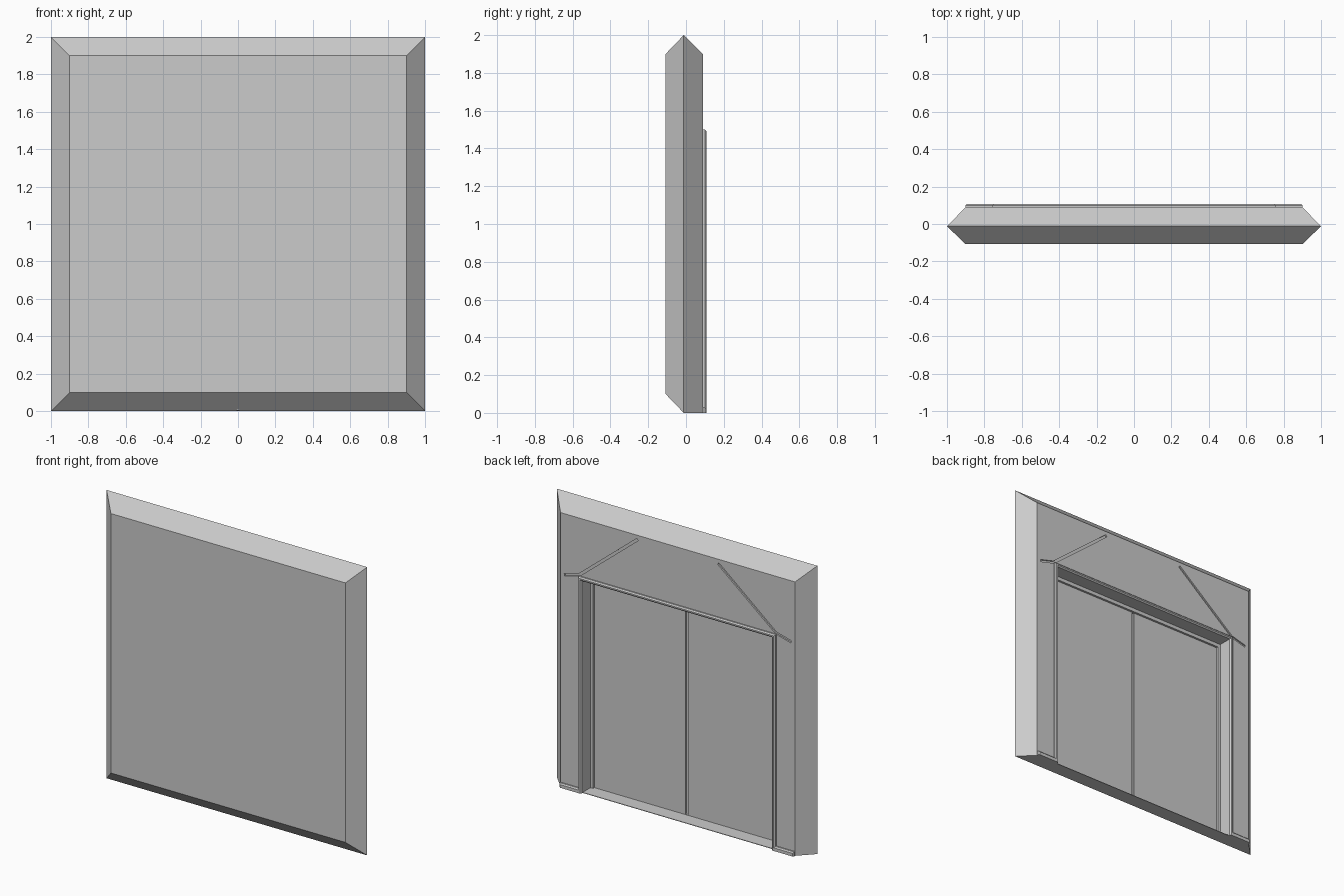
import bpy, bmesh
from mathutils import Vector

if "Cube" in bpy.data.objects:
    bpy.data.objects.remove(bpy.data.objects["Cube"])

FRONT, RIDGE, BACK, TRIM = -0.108, -0.012, 0.09, 0.108


def make_object(name, bm):
    bmesh.ops.recalc_face_normals(bm, faces=bm.faces)
    mesh = bpy.data.meshes.new(name)
    bm.to_mesh(mesh)
    bm.free()
    obj = bpy.data.objects.new(name, mesh)
    bpy.context.collection.objects.link(obj)
    return obj


def prism(name, outline, y0, y1, chamfer=0):
    """Extrude an x-z outline from y0 to y1, optionally chamfering the y1 rim."""
    bm = bmesh.new()
    face = bm.faces.new([bm.verts.new((x, y0, z)) for x, z in outline])
    ext = bmesh.ops.extrude_face_region(bm, geom=[face], use_keep_orig=True)
    verts = [g for g in ext["geom"] if isinstance(g, bmesh.types.BMVert)]
    bmesh.ops.translate(bm, verts=verts, vec=(0, y1 - y0, 0))
    if chamfer:
        rim = [e for e in bm.edges if all(abs(v.co.y - y1) < 1e-5 and v.co.z > -1 for v in e.verts)
               and max(v.co.z for v in e.verts) > 1e-4]
        bmesh.ops.bevel(bm, geom=rim, offset=chamfer, segments=1, affect='EDGES')
    return make_object(name, bm)


def rect(w, z0, z1):
    return [(-w, z0), (w, z0), (w, z1), (-w, z1)]


def cut(target, cutter):
    mod = target.modifiers.new("cut", 'BOOLEAN')
    mod.operation, mod.solver, mod.object = 'DIFFERENCE', 'EXACT', cutter
    bpy.context.view_layer.objects.active = target
    bpy.ops.object.modifier_apply(modifier=mod.name)
    bpy.data.objects.remove(cutter)


def strip(a, b, width):
    """Outline of a thin bar between two x-z points."""
    a, b = Vector(a), Vector(b)
    n = (b - a).normalized().orthogonal() * width / 2
    return [tuple(p) for p in (a + n, b + n, b - n, a - n)]


# Wall slab: three rectangular rings, bevelled on all edges but the rear bottom
bm = bmesh.new()
rings = []
for w, z0, z1, y in ((0.9, 0.1, 1.9, FRONT), (1, 0, 2, RIDGE), (0.9, 0, 1.9, BACK)):
    rings.append([bm.verts.new((x, y, z)) for x, z in rect(w, z0, z1)])
bm.faces.new(rings[0])
bm.faces.new(rings[2])
for lo, hi in zip(rings, rings[1:]):
    for i in range(4):
        j = (i + 1) % 4
        bm.faces.new((lo[i], lo[j], hi[j], hi[i]))
wall = make_object("wall_panel", bm)

# Doorway recess, stepped door inset and the seam between the two door leaves
cut(wall, prism("opening", rect(0.73, 0.004, 1.475), 0.005, 0.2))
cut(wall, prism("inset", rect(0.71, 0.004, 1.45), -0.01, 0.05))
cut(wall, prism("seam", rect(0.009, 0.006, 1.448), -0.02, 0.03))

# Engraved lines running out from the upper door corners
for s in (-1, 1):
    for a, b in (((0.31, 1.87), (0.757, 1.505)), ((0.75, 1.508), (0.87, 1.476))):
        line = strip((s * a[0], a[1]), (s * b[0], b[1]), 0.016)
        cut(wall, prism("groove", line, BACK - 0.01, 0.2))

# Raised trim around the doorway with outward feet
half = [(0.73, 0), (0.9, 0), (0.9, 0.03), (0.757, 0.03), (0.757, 1.5)]
outline = [(0.73, 1.475)] + half + [(-x, z) for x, z in reversed(half)] + [(-0.73, 1.475)]
prism("door_trim", outline, BACK - 0.005, TRIM, 0.008)
